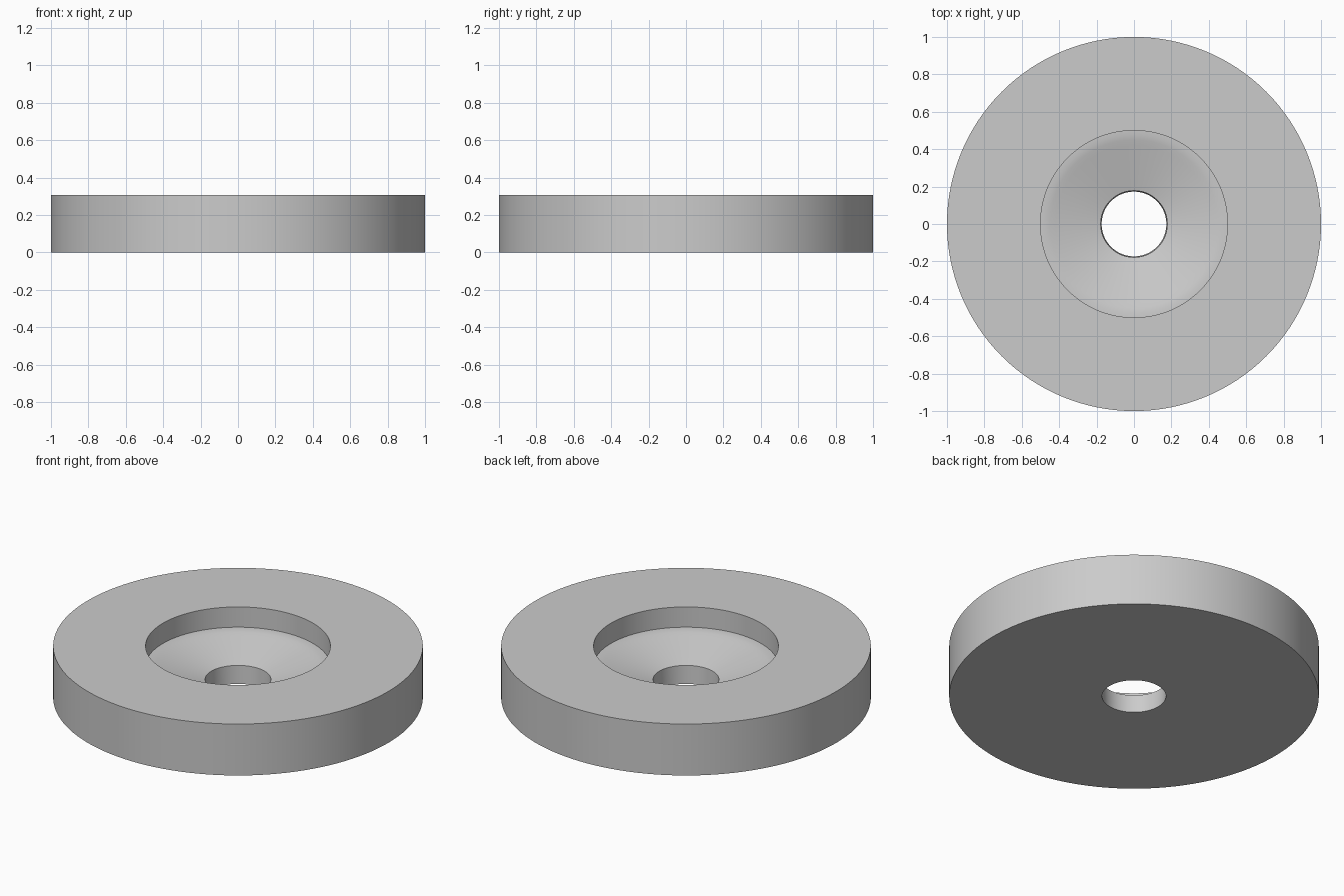
import bpy
import bmesh
import math
from mathutils import Matrix, Vector

default = bpy.data.objects.get("Cube")
if default:
    bpy.data.objects.remove(default, do_unlink=True)

SEGMENTS = 128
HEIGHT = 0.307

# Plain grey finish
grey = bpy.data.materials.new("light_grey")
grey.use_nodes = True
colour = (0.6, 0.6, 0.6, 1.0)
grey.diffuse_color = colour
grey.node_tree.nodes["Principled BSDF"].inputs["Base Color"].default_value = colour

# Closed cross-section (radius, height): outer wall, recess, dished floor, bore
profile = [
    (0.173, 0), (1, 0), (1, HEIGHT), (0.5, HEIGHT),
    (0.5, 0.186), (0.475, 0.185), (0.45, 0.18), (0.42, 0.172),
    (0.178, 0.108),
]


def lathe(name, points, material):
    """Revolve a closed cross-section around the z axis."""
    bm = bmesh.new()
    rings = []
    for i in range(SEGMENTS):
        turn = Matrix.Rotation(math.tau * i / SEGMENTS, 3, "Z")
        rings.append([bm.verts.new(turn @ Vector((r, 0, z))) for r, z in points])
    for i, ring in enumerate(rings):
        following = rings[(i + 1) % SEGMENTS]
        for j in range(len(points)):
            k = (j + 1) % len(points)
            bm.faces.new((ring[j], following[j], following[k], ring[k]))
    bmesh.ops.recalc_face_normals(bm, faces=bm.faces)
    mesh = bpy.data.meshes.new(name)
    bm.to_mesh(mesh)
    bm.free()
    mesh.materials.append(material)
    obj = bpy.data.objects.new(name, mesh)
    bpy.context.collection.objects.link(obj)
    return obj


# Disc with a stepped, dished recess and a centre hole
disc = lathe("recessed_disc", profile, grey)
bpy.ops.object.select_all(action="DESELECT")
disc.select_set(True)
bpy.context.view_layer.objects.active = disc
bpy.ops.object.shade_smooth_by_angle(angle=math.radians(30))
